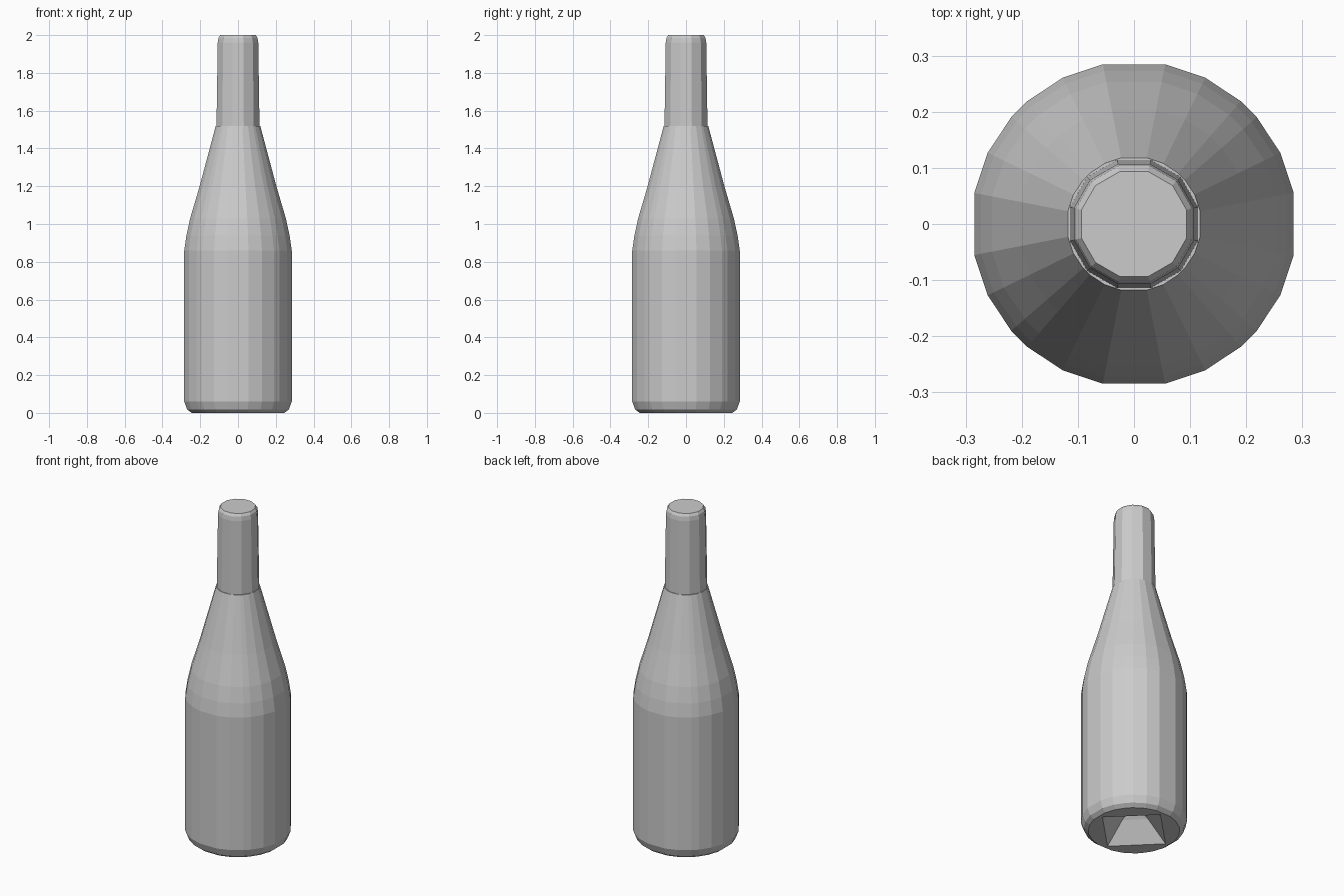
import bpy, bmesh
from math import sin, cos, radians

cube = bpy.data.objects.get("Cube")
if cube:
    bpy.data.objects.remove(cube, do_unlink=True)

GREY = (0.6, 0.6, 0.6, 1.0)
mat = bpy.data.materials.new("plain grey")
mat.use_nodes = True
mat.diffuse_color = GREY
mat.node_tree.nodes["Principled BSDF"].inputs["Base Color"].default_value = GREY


def ring(bm, radius, z, angles):
    return [bm.verts.new((radius * cos(radians(a)), radius * sin(radians(a)), z)) for a in angles]


def skin(bm, rings):
    """Join consecutive rings of equal size with quads."""
    for low, high in zip(rings, rings[1:]):
        for i in range(len(low)):
            j = (i + 1) % len(low)
            bm.faces.new((low[i], low[j], high[j], high[i]))


def finish(bm, name):
    bmesh.ops.recalc_face_normals(bm, faces=bm.faces)
    mesh = bpy.data.meshes.new(name)
    bm.to_mesh(mesh)
    bm.free()
    mesh.materials.append(mat)
    obj = bpy.data.objects.new(name, mesh)
    bpy.context.collection.objects.link(obj)
    return obj


# Body: faceted wall with wide flats on the axes, rounded foot and long shoulder
body_angles = [q + a for q in (0, 90, 180, 270) for a in (11, 26, 41, 49, 64, 79)]
body_profile = [(0.25, 0.0), (0.274, 0.018), (0.29, 0.06), (0.29, 0.86),
                (0.278, 0.94), (0.258, 1.03), (0.207, 1.2), (0.12, 1.52)]
bm = bmesh.new()
rings = [ring(bm, r, z, body_angles) for r, z in body_profile]
skin(bm, rings)
bm.faces.new(rings[-1])

# Hollow under the base: four-sided, tapering upward, with its corners on the axes
corners = (0, 90, 180, 270)
hollow = [ring(bm, r, z, corners) for r, z in ((0.225, 0.0), (0.1, 0.11), (0.04, 0.15))]
skin(bm, hollow)
bm.faces.new(hollow[-1])

# Flat foot around the hollow: a fan per quadrant plus the gaps at the axes
foot, n = rings[0], len(body_angles) // 4
for q in range(4):
    here, there = hollow[0][q], hollow[0][(q + 1) % 4]
    arc = foot[q * n:(q + 1) * n]
    bm.faces.new([here] + arc + [there])
    bm.faces.new((here, foot[q * n - 1], arc[0]))
finish(bm, "bottle_body")

# Neck: twelve-sided sleeve with a bevelled, closed top
neck_angles = [15 + 30 * i for i in range(12)]
bm = bmesh.new()
neck = [ring(bm, r, z, neck_angles)
        for r, z in ((0.118, 1.515), (0.111, 1.96), (0.107, 1.985), (0.097, 2.0))]
skin(bm, neck)
bm.faces.new(neck[0])
bm.faces.new(neck[-1])
finish(bm, "bottle_neck")
